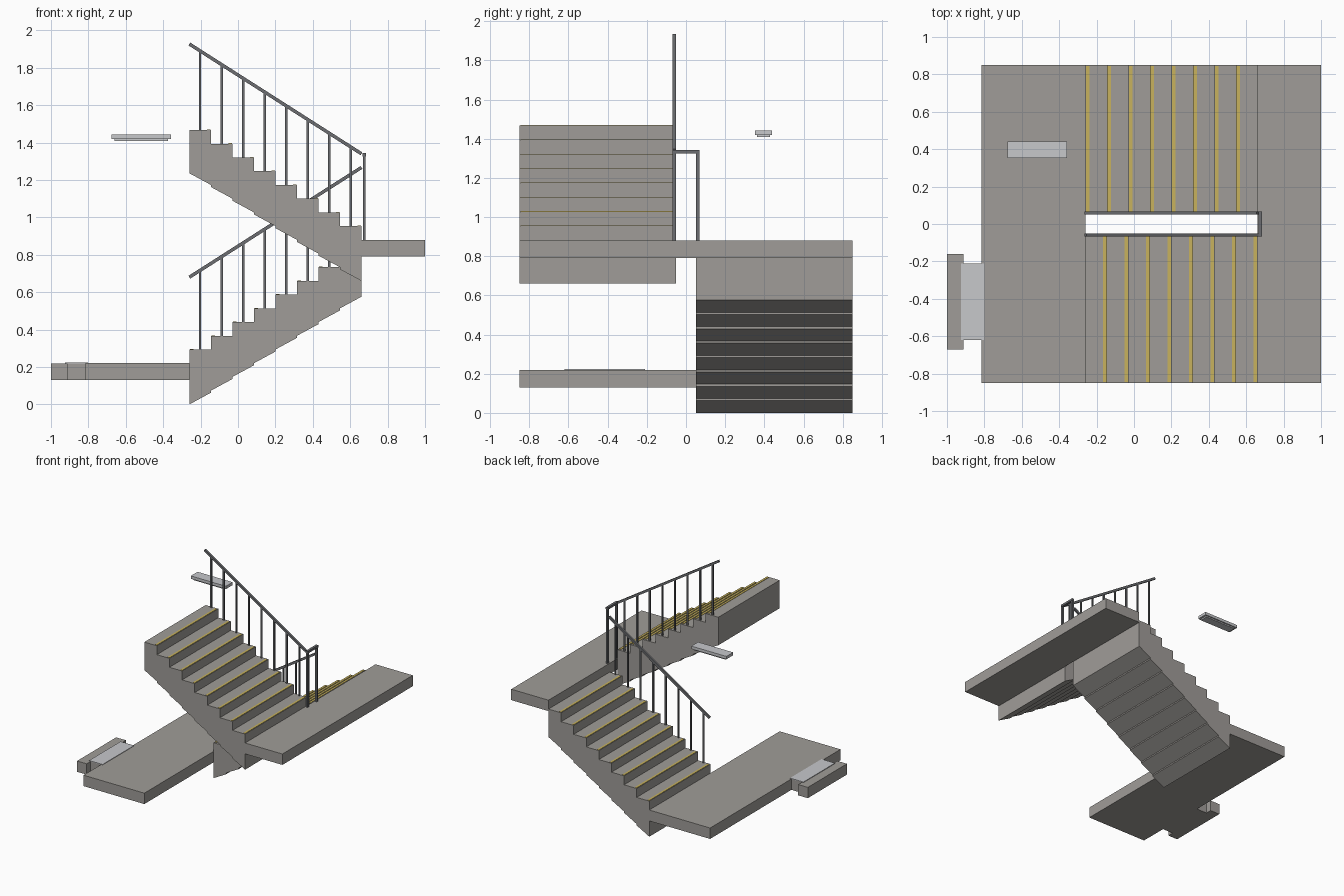
import bpy
import bmesh
from mathutils import Vector, Matrix

cube = bpy.data.objects.get("Cube")
if cube:
    bpy.data.objects.remove(cube, do_unlink=True)


def material(name, rgb):
    m = bpy.data.materials.new(name)
    m.use_nodes = True
    m.diffuse_color = (*rgb, 1)
    m.node_tree.nodes["Principled BSDF"].inputs["Base Color"].default_value = (*rgb, 1)
    return m


CONCRETE = material("concrete grey", (0.35, 0.335, 0.315))
YELLOW = material("nosing yellow", (0.58, 0.45, 0.11))
METAL = material("rail dark grey", (0.15, 0.155, 0.165))
LIGHT = material("pale grey", (0.57, 0.58, 0.60))


def finish(bm, name, mat, matrix=Matrix()):
    bmesh.ops.transform(bm, matrix=matrix, verts=bm.verts)
    bmesh.ops.recalc_face_normals(bm, faces=bm.faces)
    mesh = bpy.data.meshes.new(name)
    bm.to_mesh(mesh)
    bm.free()
    mesh.materials.append(mat)
    ob = bpy.data.objects.new(name, mesh)
    bpy.context.collection.objects.link(ob)
    return ob


def add_box(bm, lo, hi):
    lo, hi = Vector(lo), Vector(hi)
    bmesh.ops.create_cube(bm, size=1, matrix=Matrix.Translation((lo + hi) / 2)
                          @ Matrix.Diagonal((*(hi - lo), 1)))


def box(name, mat, lo, hi):
    bm = bmesh.new()
    add_box(bm, lo, hi)
    return finish(bm, name, mat)


# Shared stair dimensions
STEPS, RUN, RISE = 8, 0.115, 0.66 / 9
X0, X1 = -0.26, 0.66
INNER, OUTER = 0.05, 0.85
RAIL_Y, RAIL_Z = 0.06, 0.68
SLOPE = RISE / RUN


def flight(prefix, matrix):
    # Sawtooth body: stepped top, slightly notched sloping underside
    top, bottom = [], []
    for i in range(STEPS):
        x, z = X0 + i * RUN, i * RISE
        top += [(x, z + 4 * RISE), (x + RUN, z + 4 * RISE)]
        bottom += [(x, z), (x + RUN, z + RISE - 0.011)]
    bm = bmesh.new()
    outline = bm.faces.new([bm.verts.new((x, INNER, z)) for x, z in bottom + top[::-1]])
    side = bmesh.ops.extrude_face_region(bm, geom=[outline])
    moved = [v for v in side["geom"] if isinstance(v, bmesh.types.BMVert)]
    bmesh.ops.translate(bm, verts=moved, vec=(0, OUTER - INNER, 0))
    finish(bm, prefix + "_stair_flight", CONCRETE, matrix)

    # Yellow strips at the tread edges
    bm = bmesh.new()
    for i in range(STEPS):
        x, z = X0 + i * RUN, (i + 4) * RISE
        add_box(bm, (x + 0.003, INNER + 0.015, z - 0.003), (x + 0.021, OUTER - 0.005, z + 0.003))
    finish(bm, prefix + "_nosing_strips", YELLOW, matrix)

    # Balusters centred on the treads
    bm = bmesh.new()
    r = 0.006
    for i in range(STEPS):
        x = X0 + (i + 0.5) * RUN
        add_box(bm, (x - r, RAIL_Y - r, (i + 4) * RISE),
                (x + r, RAIL_Y + r, RAIL_Z + SLOPE * (x - X0)))
    finish(bm, prefix + "_balusters", METAL, matrix)

    # Sloping handrail
    a = Vector((X0, RAIL_Y, RAIL_Z))
    b = Vector((X1, RAIL_Y, RAIL_Z + SLOPE * (X1 - X0)))
    d = b - a
    bm = bmesh.new()
    bmesh.ops.create_cube(bm, size=1, matrix=Matrix.Translation((a + b) / 2)
                          @ d.to_track_quat('X', 'Z').to_matrix().to_4x4()
                          @ Matrix.Diagonal((d.length, 0.016, 0.018, 1)))
    finish(bm, prefix + "_handrail", METAL, matrix)


# The upper flight is the lower one turned half round and raised
flight("lower", Matrix())
flight("upper", Matrix.Translation((X0 + X1, 0, 9 * RISE)) @ Matrix.Diagonal((-1, -1, 1, 1)))

# Landings
box("lower_landing", CONCRETE, (-0.815, -0.85, 0.13), (X0, 0.85, 0.22))
box("middle_landing", CONCRETE, (X1, -0.85, 0.79), (1, 0.85, 0.88))

# Doorway threshold beside the lower landing
box("threshold_link", CONCRETE, (-0.915, -0.62, 0.13), (-0.815, -0.21, 0.219))
box("threshold_outer_slab", CONCRETE, (-1, -0.67, 0.13), (-0.912, -0.16, 0.219))
box("threshold_plate", LIGHT, (-0.925, -0.62, 0.218), (-0.802, -0.21, 0.224))

# Railing return on the middle landing
bm = bmesh.new()
for y in (-RAIL_Y, RAIL_Y):
    add_box(bm, (0.667, y - 0.008, 0.88), (0.683, y + 0.008, 1.34))
add_box(bm, (0.665, -0.068, 1.325), (0.685, 0.068, 1.343))
finish(bm, "landing_railing", METAL)

# Ceiling lamp
box("lamp_housing", LIGHT, (-0.677, 0.352, 1.418), (-0.357, 0.44, 1.442))
box("lamp_diffuser", LIGHT, (-0.66, 0.362, 1.408), (-0.374, 0.43, 1.418))
